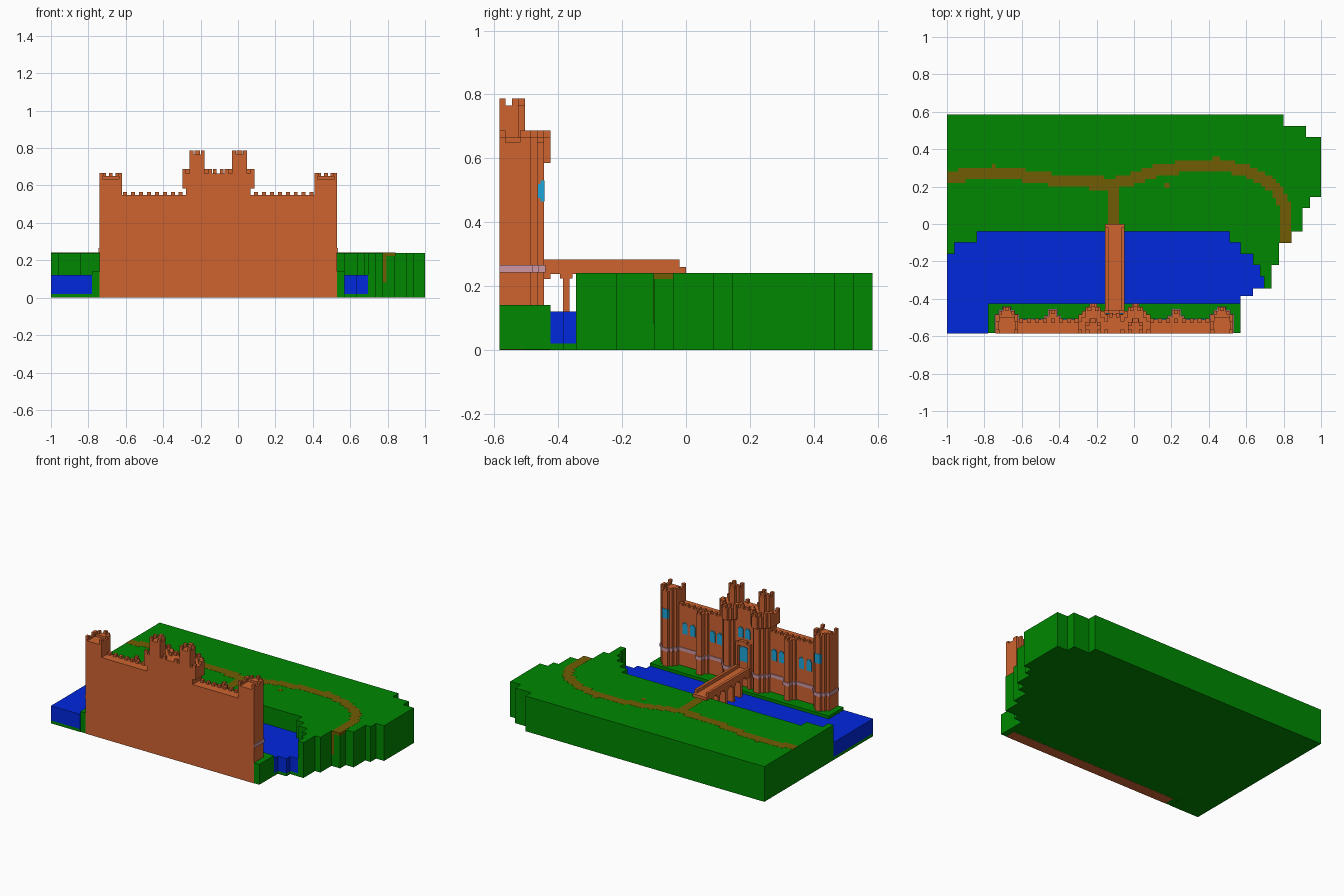
import bpy, bmesh
from mathutils import Vector

cube = bpy.data.objects.get("Cube")
if cube:
    bpy.data.objects.remove(cube, do_unlink=True)


def material(name, rgb):
    m = bpy.data.materials.new(name)
    m.use_nodes = True
    m.diffuse_color = (*rgb, 1)
    m.node_tree.nodes["Principled BSDF"].inputs["Base Color"].default_value = (*rgb, 1)
    return m


BRICK = material("brick", (0.62, 0.127, 0.03))
GRASS = material("grass", (0.0, 0.245, 0.0))
WATER = material("water", (0.0, 0.021, 0.73))
EARTH = material("earth_path", (0.165, 0.107, 0.001))
GLASS = material("window_glass", (0.012, 0.38, 0.70))
STONE = material("pale_stone", (0.62, 0.31, 0.36))


def finish(name, bm, mat):
    bmesh.ops.recalc_face_normals(bm, faces=bm.faces)
    me = bpy.data.meshes.new(name)
    bm.to_mesh(me)
    bm.free()
    me.materials.append(mat)
    ob = bpy.data.objects.new(name, me)
    bpy.context.collection.objects.link(ob)


def boxes(name, mat, items):
    """One object from boxes given as (x0, x1, y0, y1, z0, z1)."""
    bm = bmesh.new()
    for x0, x1, y0, y1, z0, z1 in items:
        for v in bmesh.ops.create_cube(bm, size=1)["verts"]:
            v.co = (x0 if v.co.x < 0 else x1, y0 if v.co.y < 0 else y1, z0 if v.co.z < 0 else z1)
    finish(name, bm, mat)


def slab(name, mat, outline, z0, z1):
    """Extrude a plan outline between two heights."""
    bm = bmesh.new()
    face = bm.faces.new([bm.verts.new((x, y, z0)) for x, y in outline])
    for v in bmesh.ops.extrude_face_region(bm, geom=[face])["geom"]:
        if isinstance(v, bmesh.types.BMVert):
            v.co.z = z1
    finish(name, bm, mat)


F = -0.585       # flat cut front
CX = -0.105      # castle symmetry line
BASE = 0.1       # castle parts start inside the island

# --- terrain ---
shore = [(-1, -.16), (-.96, -.16), (-.96, -.10), (-.84, -.10), (-.84, -.04), (.51, -.04),
         (.51, -.10), (.57, -.10), (.57, -.16), (.635, -.16), (.635, -.22), (.675, -.22),
         (.675, -.28), (.695, -.28), (.695, -.345)]
coast = [(.735, -.345), (.735, -.22), (.775, -.22), (.775, -.10), (.84, -.10), (.84, -.04),
         (.90, -.04), (.90, .085), (.94, .085), (.94, .145), (1, .145), (1, .465), (.92, .465),
         (.92, .525), (.80, .525), (.80, .585), (-1, .585)]
slab("land", GRASS, shore + coast, 0, 0.24)
moat = shore + [(.635, -.345), (.635, -.385), (.57, -.385), (.57, -.425), (-.78, -.425), (-.78, F), (-1, F)]
slab("moat_bed", GRASS, moat, 0, 0.02)
slab("moat_water", WATER, moat, 0.02, 0.12)
boxes("castle_island", GRASS, [(-.78, .57, F + .001, -.425, .001, .14)])

# --- footpath, laid out on a square grid ---
route = [Vector(p) for p in [(-1, .25), (-.88, .265), (-.75, .28), (-.62, .265), (-.45, .24), (-.3, .225),
         (-.1, .215), (0, .245), (.12, .285), (.3, .31), (.45, .32), (.58, .29), (.66, .26),
         (.75, .2), (.79, .13), (.815, .06), (.81, -.1)]]
branch = [Vector((-.105, .215)), Vector((-.105, 0))]


def near(p, line):
    for a, b in zip(line, line[1:]):
        t = max(0, min(1, (p - a).dot(b - a) / (b - a).length_squared))
        if (p - a.lerp(b, t)).length < 0.0315:
            return True
    return False


cells, G = [], 0.02
for i in range(-50, 46):
    start = None
    for j in range(-5, 20):
        p = Vector(((i + .5) * G, (j + .5) * G))
        hit = (near(p, route) or near(p, branch)) and (p.y > -.04 or p.x < .84)
        if hit and start is None:
            start = j
        if not hit and start is not None:
            cells.append((i * G, (i + 1) * G, start * G, j * G, .236, .2408))
            start = None
cells += [(.163, .190, .192, .219, .236, .2408),
          (.78, .842, -.102, -.04, .222, .2408),
          (.776, .795, -.102, -.095, .08, .2408)]
boxes("footpath", EARTH, cells)


# --- castle helpers ---
def stepped(x, z0, z1, steps, grow=0.0, front=F):
    """Stepped half-round plan: list of (half width, back y)."""
    return [(x - w - grow, x + w + grow, front, y + grow, z0, z1) for w, y in steps]


def crenels_x(x0, x1, y0, y1, z0, z1, pitch=.04):
    p = (x1 - x0) / max(1, round((x1 - x0) / pitch))
    return [(x0 + p * (k + .25), x0 + p * (k + .75), y0, y1, z0, z1) for k in range(round((x1 - x0) / p))]


def crown(x, w, back, z0, z1, t=.02):
    """Merlons along both sides of a tower top."""
    out = []
    for s in (-1, 1):
        a, b = sorted((x + s * w, x + s * (w - t)))
        out += [(a, b, F, F + .02, z0, z1), (a, b, back - .035, back, z0, z1)]
    return out


ROUND = [(.06, -.485), (.04, -.465), (.02, -.445)]
ROUND_BIG = [(.08, -.485), (.06, -.465), (.04, -.445), (.02, -.425)]
BUTTRESS = [(.04, -.495), (.02, -.46)]
WALL_Y, MID_Y = -.51, -.48
TOWERS = [CX + s * .575 for s in (-1, 1)]
BUTTS = [CX + s * .33 for s in (-1, 1)]
TURRETS = [CX + s * .113 for s in (-1, 1)]

# --- curtain walls with battlements, on a full-width footing ---
wall = [(CX - .635, CX + .635, F, WALL_Y, 0, .14), (CX - .6, CX + .6, F, WALL_Y, BASE, .55)]
for s in (-1, 1):
    a, b = sorted((CX + s * .18, CX + s * .52))
    wall += crenels_x(a, b, WALL_Y - .02, WALL_Y + .004, .55, .566)
boxes("curtain_wall", BRICK, wall)
boxes("wall_buttresses", BRICK, [q for x in BUTTS for q in
      stepped(x, BASE, .55, BUTTRESS) + [(x - .01, x + .01, -.48, -.46, .55, .566)]])

# --- corner towers: solid shaft, raised rim, merlons ---
tower = []
for x in TOWERS:
    tower += stepped(x, BASE, .635, ROUND)
    tower += [(x - .06, x + .06, -.5, -.485, .635, .65), (x - .04, x + .04, -.485, -.465, .635, .65),
              (x - .02, x + .02, -.465, -.445, .635, .65), (x - .01, x + .01, -.465, -.445, .65, .667)]
    for s in (-1, 1):
        a, b = sorted((x + s * .06, x + s * .045))
        c, d = sorted((x + s * .04, x + s * .025))
        tower += [(a, b, F, -.485, .635, .65), (c, d, -.485, -.465, .65, .667)]
    tower += crown(x, .06, -.485, .65, .667)
boxes("corner_towers", BRICK, tower)

# --- gatehouse: centre block, twin turrets, tall caps ---
gate = [(CX - .15, CX + .15, F, MID_Y, BASE, .665)]
gate += crenels_x(CX - .075, CX + .075, MID_Y - .02, MID_Y + .004, .665, .687)
for x in TURRETS:
    gate += stepped(x, BASE, .6, ROUND) + stepped(x, .585, .665, ROUND_BIG)
    gate += crown(x, .08, -.485, .665, .687) + crown(x, .06, -.465, .665, .687)[1::2]
    gate += crenels_x(x - .04, x + .04, -.465, -.445, .665, .687)
    gate += [(x - .01, x + .01, -.445, -.425, .665, .687)]
    gate += stepped(x, .66, .765, [(.04, -.525), (.02, -.505)])
    gate += [(x - .04, x - .02, F, -.565, .765, .787), (x + .02, x + .04, F, -.565, .765, .787),
             (x - .04, x - .02, -.545, -.525, .765, .787), (x + .02, x + .04, -.545, -.525, .765, .787),
             (x - .015, x + .015, -.53, -.505, .765, .787)]
boxes("gatehouse", BRICK, gate)

# gate surround framing the entrance and the large window
boxes("gate_surround", BRICK, [(CX - .055, CX - .038, MID_Y, -.46, .14, .43),
      (CX + .038, CX + .055, MID_Y, -.46, .14, .43), (CX - .055, CX + .055, MID_Y, -.46, .42, .44),
      (CX - .03, CX + .03, MID_Y, -.46, .44, .455)])

# --- pale string course round all the walls ---
band, bz, f = [], (.242, .265), F + .001
for xs, plan in ((TOWERS, ROUND), (BUTTS, BUTTRESS), (TURRETS, ROUND)):
    for x in xs:
        band += stepped(x, *bz, plan, .005, f)
band += [(CX - .55, CX + .55, f, WALL_Y + .005, *bz)]
boxes("string_course", STONE, band)


# --- windows with stepped arched heads ---
def window(x, y, w, z0, z1):
    h = w / 2
    return [(x - h, x + h, y - .003, y + .004, z0, z1 - .01),
            (x - h * .6, x + h * .6, y - .003, y + .004, z1 - .01, z1)]


panes = []
for s in (-1, 1):
    for d in (.205, .26, .41, .468):
        panes += window(CX + s * d, WALL_Y, .038, .36, .437)
    panes += window(CX + s * .027, MID_Y, .038, .47, .54)
panes += window(CX, MID_Y, .07, .31, .41)
for x in TOWERS:
    panes += [(x - .022, x + .022, -.463, -.443, .475, .52), (x - .0215, x + .0215, -.456, -.443, .465, .53)]
boxes("windows", GLASS, panes)

# --- bridge: deck, parapets, arched piers ---
BX0, BX1 = -.155, -.05
bridge = [(BX0, BX1, -.48, 0, .238, .26), (BX0, BX1, -.48, -.425, .222, .24)]
for x in (BX0, BX1 - .018):
    bridge += [(x, x + .018, -.47, -.02, .255, .283)]
for k in range(5):
    y = -.375 + k * .08
    bridge += [(BX0, BX1, y - .01, y + .01, .03, .24), (BX0, BX1, y - .02, y + .02, .224, .24)]
boxes("bridge", BRICK, bridge)
